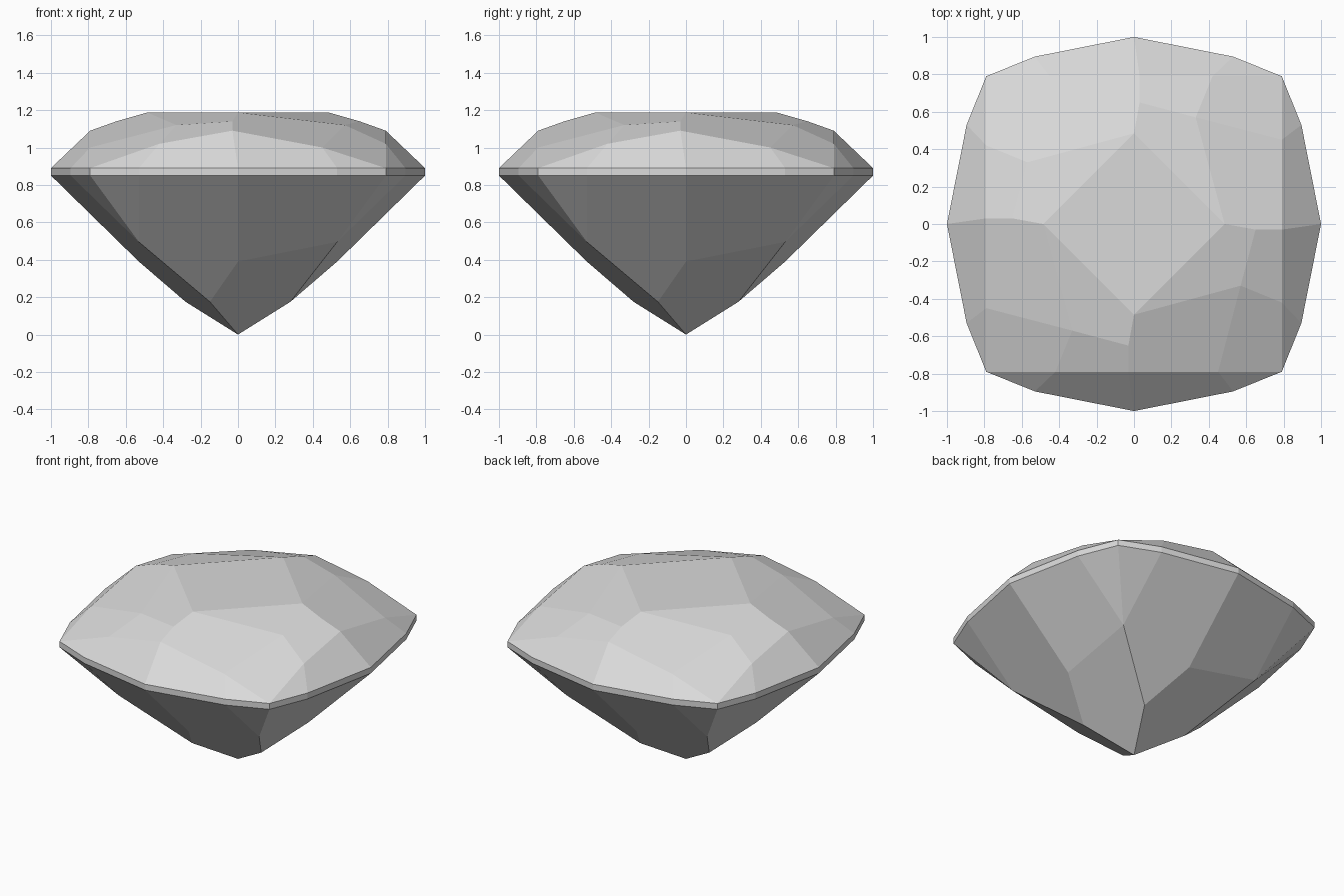
import bpy
import bmesh
from math import pi
from mathutils import Matrix

default_cube = bpy.data.objects.get("Cube")
if default_cube:
    bpy.data.objects.remove(default_cube, do_unlink=True)

GIRDLE_TOP, GIRDLE_LOW = 0.89, 0.85

# Facet corners for one quarter of the stone, turned four times
quarter = {
    # crown
    "table": (0, -0.485, 1.187),
    "upper": (-0.03, -0.65, 1.14),
    "star": (0.57, -0.33, 1.12),
    "peak": (-0.03, -0.79, 1.09),
    "left": (-0.42, -0.79, 1.02),
    "right": (0.45, -0.79, 1.0),
    # pavilion
    "main": (0, -0.53, 0.39),
    "diagonal": (0.53, -0.53, 0.495),
    "low": (-0.15, -0.28, 0.175),
}
outline = {"mid": (0, -1), "east": (0.53, -0.895),
           "corner": (0.79, -0.79), "west": (-0.53, -0.895)}
for name, (x, y) in outline.items():
    quarter[name + "_top"] = (x, y, GIRDLE_TOP)
    quarter[name + "_low"] = (x, y, GIRDLE_LOW)

# Facets of one quarter; a plus sign takes the corner from the next quarter
facets = [
    # crown
    "table table+ upper+ star",
    "table star right peak upper",
    "star left+ peak+ upper+",
    "star right corner_top left+",
    "peak right east_top mid_top",
    "right corner_top east_top",
    "left+ peak+ mid_top+ west_top+",
    "left+ corner_top west_top+",
    # pavilion
    "mid_low east_low diagonal main",
    "east_low corner_low diagonal",
    "corner_low west_low+ diagonal",
    "mid_low+ west_low+ diagonal low+ main+",
    "main diagonal low+ tip low",
]
# girdle band
rim = ["mid", "east", "corner", "west+", "mid+"]


def rim_corner(name, level):
    return name.rstrip("+") + level + ("+" if name.endswith("+") else "")


for a, b in zip(rim, rim[1:]):
    facets.append(" ".join([rim_corner(a, "_low"), rim_corner(b, "_low"),
                            rim_corner(b, "_top"), rim_corner(a, "_top")]))

bm = bmesh.new()
tip = bm.verts.new((0, 0, 0))
corners = []
for k in range(4):
    turn = Matrix.Rotation(k * pi / 2, 3, "Z")
    ring = {}
    for name, co in quarter.items():
        ring[name] = bm.verts.new(co)
        ring[name].co = turn @ ring[name].co
    ring["tip"] = tip
    corners.append(ring)

for k in range(4):
    for facet in facets:
        bm.faces.new([corners[(k + n.endswith("+")) % 4][n.rstrip("+")]
                      for n in facet.split()])
bm.faces.new([ring["table"] for ring in corners])
bmesh.ops.recalc_face_normals(bm, faces=bm.faces)

mesh = bpy.data.meshes.new("cut_gem")
bm.to_mesh(mesh)
bm.free()

# Plain grey stone
grey = bpy.data.materials.new("pale_grey")
grey.use_nodes = True
colour = (0.7, 0.7, 0.7, 1)
grey.diffuse_color = colour
for node in grey.node_tree.nodes:
    if node.type == "BSDF_PRINCIPLED":
        node.inputs["Base Color"].default_value = colour
mesh.materials.append(grey)

gem = bpy.data.objects.new("cut_gem", mesh)
bpy.context.collection.objects.link(gem)
